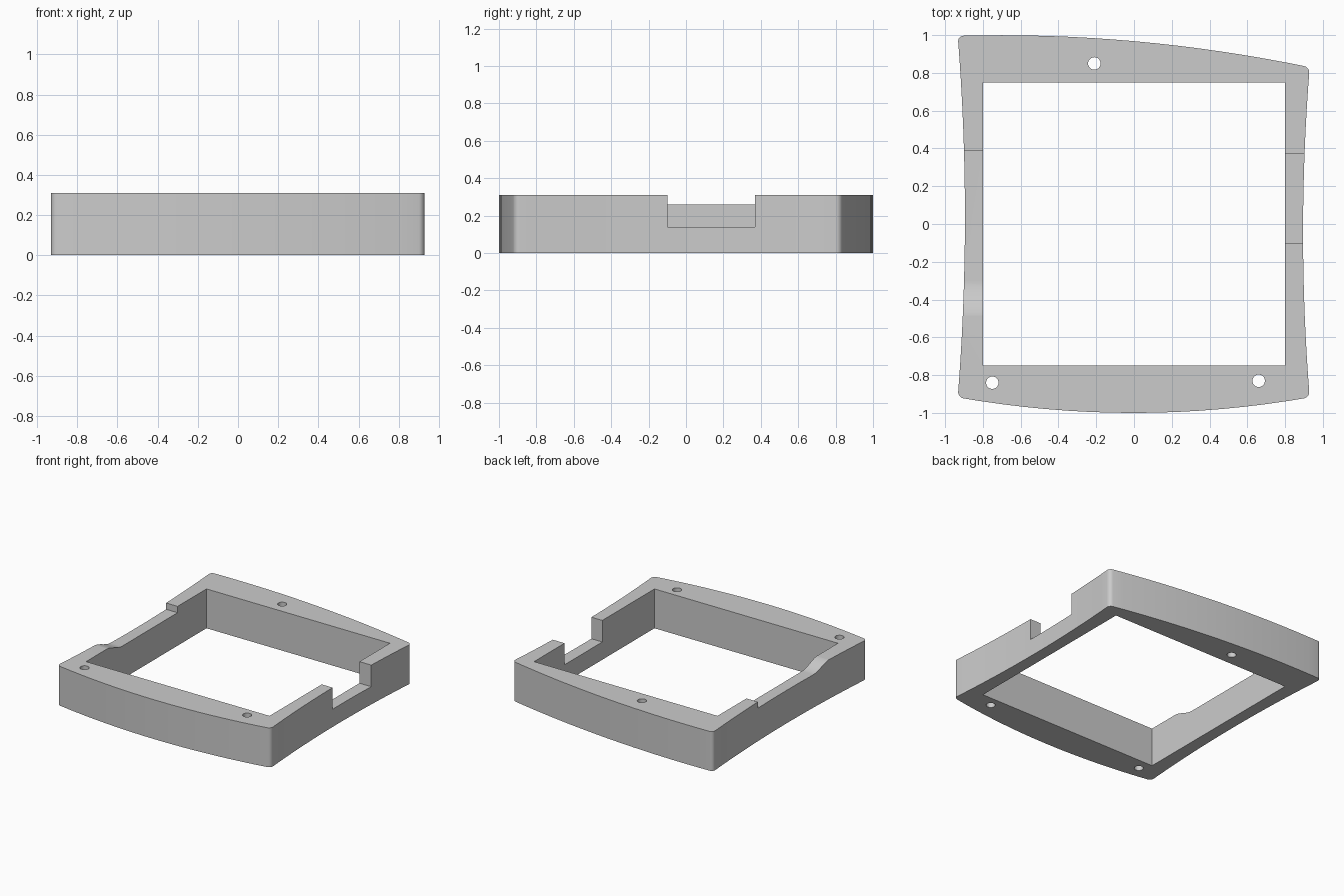
import bpy, bmesh, math
from mathutils import Vector

cube = bpy.data.objects.get("Cube")
if cube:
    bpy.data.objects.remove(cube, do_unlink=True)

HEIGHT = 0.31

grey = bpy.data.materials.new("plain grey")
grey.use_nodes = True
grey.diffuse_color = (0.6, 0.6, 0.6, 1)
grey.node_tree.nodes["Principled BSDF"].inputs["Base Color"].default_value = grey.diffuse_color


def prism(name, points, push, round_corners=()):
    """Closed profile of 3D points extruded along the push vector."""
    bm = bmesh.new()
    verts = [bm.verts.new(p) for p in points]
    face = bm.faces.new(verts)
    moved = bmesh.ops.extrude_face_region(bm, geom=[face])["geom"]
    bmesh.ops.translate(bm, vec=push, verts=[g for g in moved if isinstance(g, bmesh.types.BMVert)])
    if round_corners:
        edges = [e for i in round_corners for e in verts[i].link_edges
                 if abs(e.verts[0].co.z - e.verts[1].co.z) > HEIGHT / 2]
        bmesh.ops.bevel(bm, geom=edges, offset=0.03, segments=6, profile=0.5, affect='EDGES')
    bmesh.ops.recalc_face_normals(bm, faces=bm.faces)
    mesh = bpy.data.meshes.new(name)
    bm.to_mesh(mesh)
    bm.free()
    mesh.materials.append(grey)
    obj = bpy.data.objects.new(name, mesh)
    bpy.context.collection.objects.link(obj)
    return obj


def box(name, x0, x1, y0, y1, z0, z1):
    return prism(name, [(x0, y0, z0), (x1, y0, z0), (x1, y1, z0), (x0, y1, z0)], (0, 0, z1 - z0))


def cut(body, cutter):
    mod = body.modifiers.new("cut", 'BOOLEAN')
    mod.operation, mod.solver, mod.object = 'DIFFERENCE', 'EXACT', cutter
    bpy.context.view_layer.objects.active = body
    bpy.ops.object.modifier_apply(modifier=mod.name)
    bpy.data.objects.remove(cutter, do_unlink=True)


# Outer outline: four bowed sides, each a corner and its bulge
STEPS = 16
sides = [((-0.933, -0.918), (0, -0.082)), ((0.93, -0.918), (-0.035, 0)),
         ((0.93, 0.83), (0, 0.055)), ((-0.933, 0.996), (0.038, 0))]
outline = []
for i, (corner, bulge) in enumerate(sides):
    a, b = Vector(corner), Vector(sides[(i + 1) % 4][0])
    for s in range(STEPS):
        t = s / STEPS
        p = a.lerp(b, t) + Vector(bulge) * 4 * t * (1 - t)
        outline.append((p.x, p.y, 0))
frame = prism("frame", outline, (0, 0, HEIGHT), [i * STEPS for i in range(4)])

# Rectangular opening
cut(frame, box("opening", -0.8, 0.8, -0.75, 0.75, -0.1, 0.5))

# Screw holes
for x, y in [(-0.21, 0.85), (-0.75, -0.84), (0.66, -0.83)]:
    ring = [(x + 0.033 * math.cos(k * math.tau / 32), y + 0.033 * math.sin(k * math.tau / 32), -0.1)
            for k in range(32)]
    cut(frame, prism("hole", ring, (0, 0, 0.6)))

# Deep square notch in the left wall
cut(frame, box("notch", 0.7, 1.1, -0.1, 0.37, 0.14, 0.5))

# Shallow recess in the right wall with an S-shaped ramp
recess = [(-1.1, 0.39, 0.5), (-1.1, 0.39, 0.26)]
for k in range(13):
    t = k / 12
    recess.append((-1.1, -0.3 - 0.2 * t, 0.26 + 0.051 * t * t * (3 - 2 * t)))
recess.append((-1.1, -0.5, 0.5))
cut(frame, prism("recess", recess, (0.4, 0, 0)))

# Smooth curved walls, crisp edges
bpy.ops.object.select_all(action='DESELECT')
frame.select_set(True)
bpy.context.view_layer.objects.active = frame
bpy.ops.object.shade_smooth_by_angle(angle=math.radians(25))
